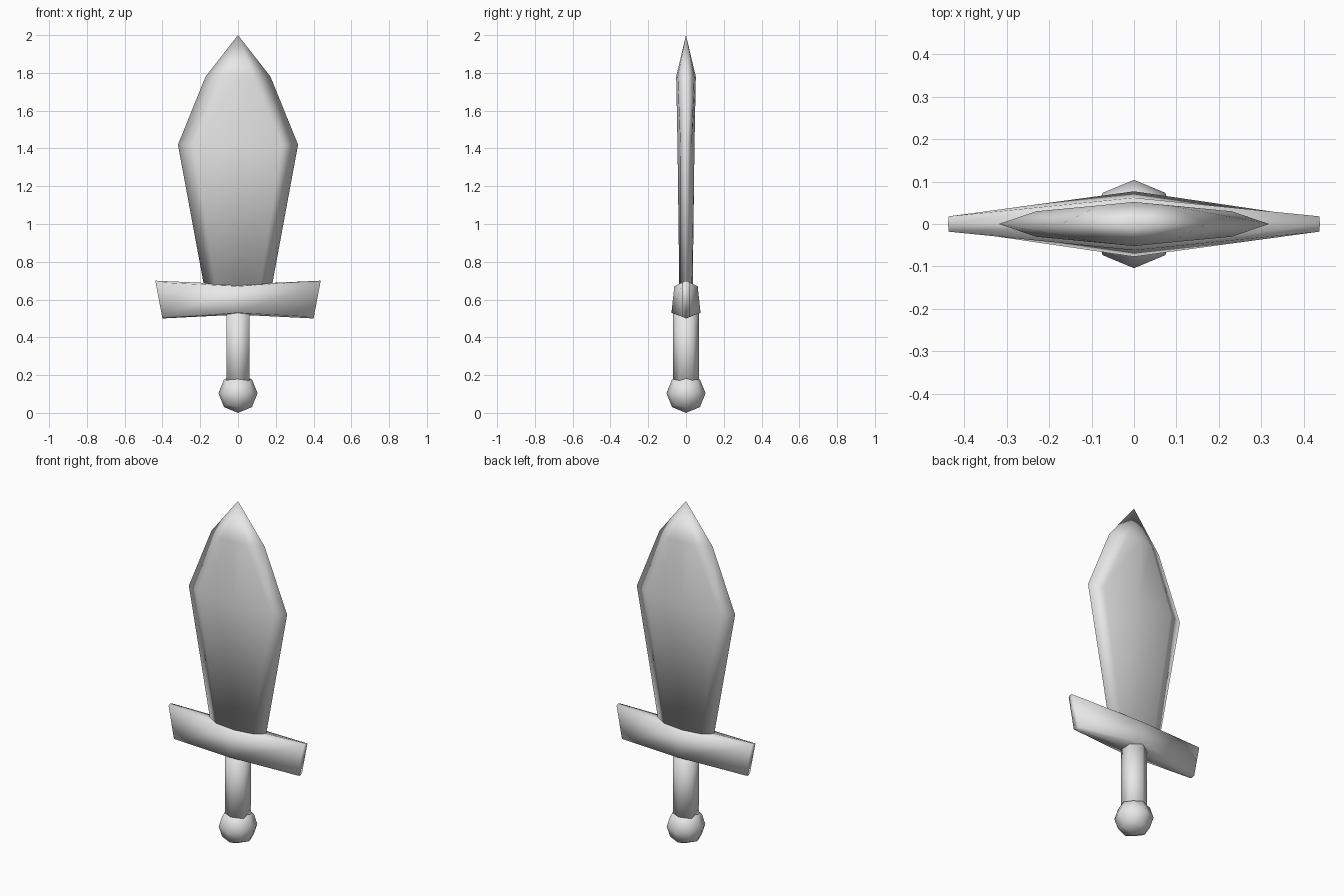
import bpy
import bmesh
from math import sin, cos, radians

cube = bpy.data.objects.get("Cube")
if cube:
    bpy.data.objects.remove(cube)

COLOR = (0.8, 0.8, 0.8, 1)
grey = bpy.data.materials.new("pale grey")
grey.use_nodes = True
grey.diffuse_color = COLOR
grey.node_tree.nodes["Principled BSDF"].inputs["Base Color"].default_value = COLOR


def finish(name, bm):
    """Turn a bmesh into a smooth grey object."""
    bmesh.ops.recalc_face_normals(bm, faces=bm.faces)
    for face in bm.faces:
        face.smooth = True
    mesh = bpy.data.meshes.new(name)
    bm.to_mesh(mesh)
    bm.free()
    mesh.materials.append(grey)
    obj = bpy.data.objects.new(name, mesh)
    bpy.context.collection.objects.link(obj)
    return obj


def loft(name, sections, tip=None):
    """Skin a list of closed sections, ending in a tip point or a cap."""
    bm = bmesh.new()
    rings = [[bm.verts.new(p) for p in s] for s in sections]
    n = len(rings[0])
    for a, b in zip(rings, rings[1:]):
        for i in range(n):
            j = (i + 1) % n
            bm.faces.new((a[i], a[j], b[j], b[i]))
    bm.faces.new(rings[0])
    if tip:
        point = bm.verts.new(tip)
        for i in range(n):
            bm.faces.new((rings[-1][i], rings[-1][(i + 1) % n], point))
    else:
        bm.faces.new(rings[-1])
    return finish(name, bm)


# Blade: flattened eight-sided sections with a soft central ridge
def blade_section(z, edge, bevel, bevel_y, ridge_y):
    front = [(-edge, 0), (-bevel, -bevel_y), (0, -ridge_y), (bevel, -bevel_y)]
    return [(x, y, z) for x, y in front + [(-x, -y) for x, y in front]]


loft("blade", [
    blade_section(0.62, 0.17, 0.11, 0.03, 0.035),
    blade_section(1.42, 0.318, 0.23, 0.03, 0.045),
    blade_section(1.78, 0.172, 0.08, 0.044, 0.052),
], tip=(0, 0, 2))


# Guard: thick in the middle, tapering to slanted narrow ends
def guard_section(side, x_top, x_low, y_top, y_low, z_top, z_low, ridge):
    profile = [(0, z_top + ridge), (y_top, z_top), (y_low, z_low),
               (0, z_low - ridge), (-y_low, z_low), (-y_top, z_top)]
    slope = (x_top - x_low) / 0.2
    return [(side * (x_low + slope * (z - 0.5)), y, z) for y, z in profile]


guard_end = (0.438, 0.4, 0.018, 0.018, 0.692, 0.508, 0.008)
loft("guard", [
    guard_section(-1, *guard_end),
    guard_section(0, 0, 0, 0.062, 0.077, 0.67, 0.53, 0.01),
    guard_section(1, *guard_end),
])

# Grip: six-sided rod
loft("grip", [[(0.07 * sin(radians(a)), 0.07 * cos(radians(a)), z)
               for a in range(0, 360, 60)] for z in (0.12, 0.56)])

# Pommel: subdivided cube rounded to a ball
bm = bmesh.new()
bmesh.ops.create_cube(bm, size=2)
bmesh.ops.subdivide_edges(bm, edges=bm.edges[:], cuts=1, use_grid_fill=True)
for v in bm.verts:
    v.co = v.co.normalized() * 0.104
pommel = finish("pommel", bm)
pommel.location.z = 0.104
